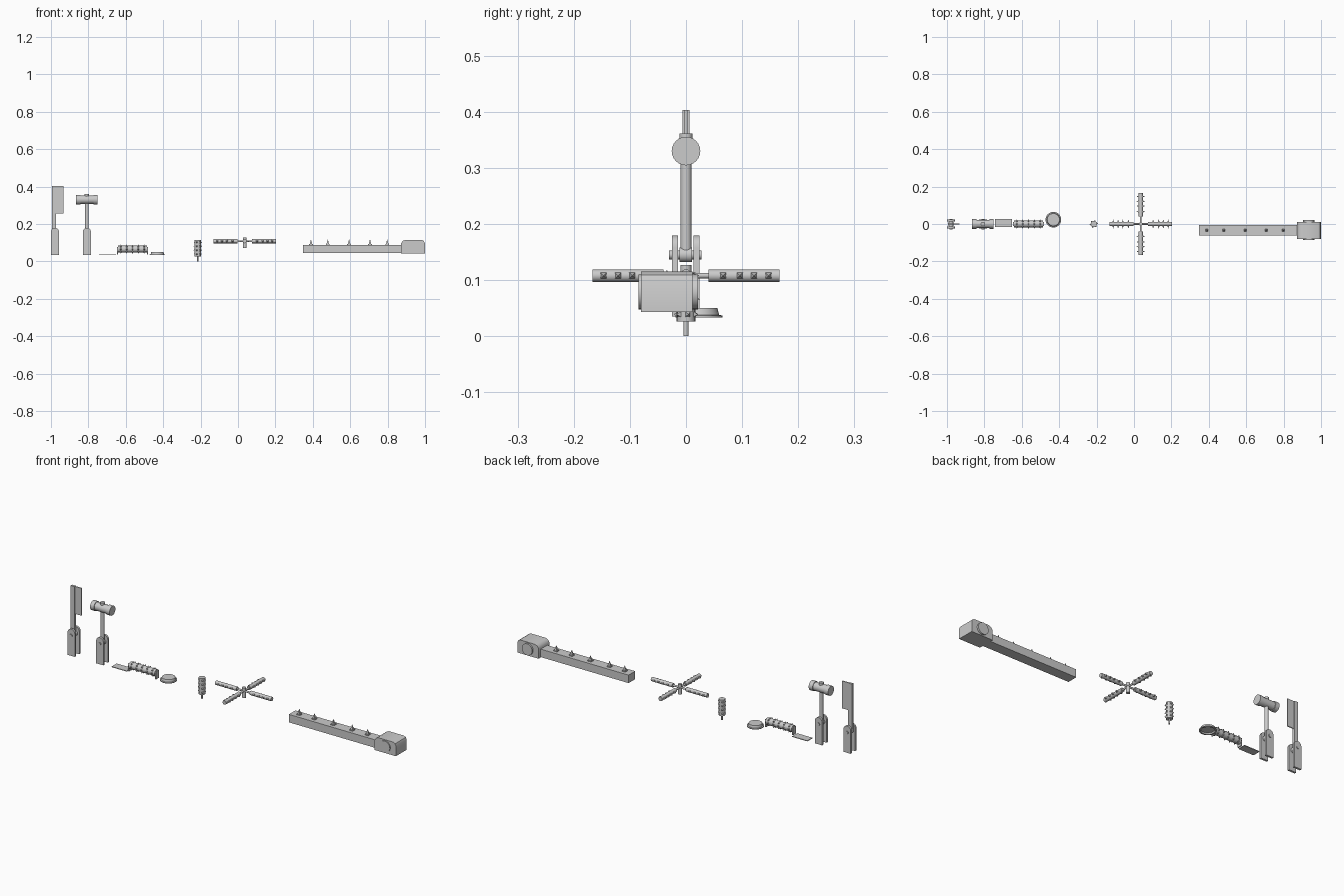
import bpy, bmesh, math
from mathutils import Vector, Matrix

if "Cube" in bpy.data.objects:
    bpy.data.objects.remove(bpy.data.objects["Cube"])


def finish(bm, name, angle=35):
    bmesh.ops.recalc_face_normals(bm, faces=bm.faces)
    me = bpy.data.meshes.new(name)
    bm.to_mesh(me)
    bm.free()
    ob = bpy.data.objects.new(name, me)
    bpy.context.collection.objects.link(ob)
    bpy.context.view_layer.objects.active = ob
    bpy.ops.object.select_all(action='DESELECT')
    ob.select_set(True)
    bpy.ops.object.shade_smooth_by_angle(angle=math.radians(angle))
    return ob


def add_box(bm, lo, hi):
    lo, hi = Vector(lo), Vector(hi)
    m = Matrix.Translation((lo + hi) / 2) @ Matrix.Diagonal((*(hi - lo), 1))
    bmesh.ops.create_cube(bm, size=1, matrix=m)


def add_cone(bm, a, b, r1, r2, seg=20, spin=0.0):
    a, b = Vector(a), Vector(b)
    d = b - a
    m = Matrix.Translation((a + b) / 2) @ d.to_track_quat('Z', 'Y').to_matrix().to_4x4()
    m = m @ Matrix.Rotation(spin, 4, 'Z')
    bmesh.ops.create_cone(bm, cap_ends=True, segments=seg, radius1=r1, radius2=r2,
                          depth=d.length, matrix=m)


def box(name, lo, hi):
    bm = bmesh.new()
    add_box(bm, lo, hi)
    return finish(bm, name)


def rod(name, a, b, r, seg=20):
    bm = bmesh.new()
    add_cone(bm, a, b, r, r, seg)
    return finish(bm, name)


def spike(bm, base, direction, size, length):
    base = Vector(base)
    add_cone(bm, base, base + Vector(direction) * length, size * 0.707, 0.0005, 4, math.pi / 4)


def extrude_xz(name, pts, y0, y1):
    bm = bmesh.new()
    f = bm.faces.new([bm.verts.new((x, y0, z)) for x, z in pts])
    r = bmesh.ops.extrude_face_region(bm, geom=[f])
    vs = [v for v in r['geom'] if isinstance(v, bmesh.types.BMVert)]
    bmesh.ops.translate(bm, verts=vs, vec=(0, y1 - y0, 0))
    return finish(bm, name)


def fork(prefix, x):
    # two round-topped side plates joined by a hinge pin
    w = 0.0215
    pts = [(x - w, 0.035), (x + w, 0.035)]
    pts += [(x + w * math.cos(t * math.pi / 10), 0.158 + w * math.sin(t * math.pi / 10))
            for t in range(11)]
    for side, y0, y1 in (("front", -0.025, -0.014), ("back", 0.013, 0.024)):
        extrude_xz(f"{prefix}_fork_{side}", pts, y0, y1)
    rod(f"{prefix}_pin", (x, -0.030, 0.145), (x, 0.028, 0.145), 0.008)
    rod(f"{prefix}_pivot", (x, -0.012, 0.145), (x, 0.011, 0.145), 0.013)


# Hinged blade
fork("blade", -0.9785)
box("blade_post", (-0.995, -0.0065, 0.14), (-0.973, 0.0065, 0.403))
box("blade_plate", (-0.974, -0.0025, 0.255), (-0.934, 0.0025, 0.403))

# Hinged hammer
hx = -0.808
fork("hammer", hx)
rod("hammer_shaft", (hx, 0, 0.14), (hx, 0, 0.32), 0.010)
bm = bmesh.new()
add_cone(bm, (hx - 0.045, 0, 0.33), (hx + 0.045, 0, 0.33), 0.022, 0.022, 24)
for s in (-1, 1):
    add_cone(bm, (hx + s * 0.035, 0, 0.33), (hx + s * 0.058, 0, 0.33), 0.0255, 0.0255, 24)
finish(bm, "hammer_head")
rod("hammer_cap", (hx, 0, 0.34), (hx, 0, 0.361), 0.012)

# Flat plate
box("flat_plate", (-0.743, -0.017, 0.034), (-0.652, 0.026, 0.0375))

# Spiked roller on end brackets
bm = bmesh.new()
rz = 0.066
add_cone(bm, (-0.642, 0, rz), (-0.486, 0, rz), 0.018, 0.018, 24)
for i in range(5):
    px = -0.626 + i * 0.031
    for k in range(8):
        a = k * math.pi / 4
        d = Vector((0, math.cos(a), math.sin(a)))
        spike(bm, Vector((px, 0, rz)) + d * 0.016, d, 0.009, 0.009)
finish(bm, "spiked_roller")
for n, x in (("left", -0.647), ("right", -0.486)):
    box(f"roller_bracket_{n}", (x, -0.012, 0.036), (x + 0.005, 0.012, 0.078))

# Low disc with a rim, hollow underneath
bm = bmesh.new()
prof = [(0, 0.050), (0.033, 0.050), (0.036, 0.038), (0.042, 0.037), (0.042, 0.033),
        (0.034, 0.033), (0.032, 0.040), (0, 0.040)]
vs = [bm.verts.new((-0.431 + r, 0.023, z)) for r, z in prof]
es = [bm.edges.new(p) for p in zip(vs, vs[1:])]
bmesh.ops.spin(bm, geom=vs + es, cent=(-0.431, 0.023, 0), axis=(0, 0, 1),
               angle=2 * math.pi, steps=32)
bmesh.ops.remove_doubles(bm, verts=bm.verts, dist=0.0001)
finish(bm, "low_disc", 30)

# Upright spiked drum on a stem
dx = -0.215
bm = bmesh.new()
add_cone(bm, (dx, 0, 0.026), (dx, 0, 0.114), 0.0165, 0.0165, 24)
for i in range(4):
    for k in range(6):
        a = k * math.pi / 3 + 0.2
        d = Vector((math.cos(a), math.sin(a), 0))
        spike(bm, Vector((dx, 0, 0.039 + i * 0.021)) + d * 0.015, d, 0.010, 0.007)
finish(bm, "upright_drum")
rod("drum_stem", (dx, 0, 0), (dx, 0, 0.03), 0.0045, 16)

# Four-armed spinner with spiked rollers
c = Vector((0.036, 0, 0.108))
rod("spinner_hub", c + Vector((0, 0, -0.035)), c + Vector((0, 0, 0.019)), 0.010)
for n, d in (("right", (1, 0, 0)), ("back", (0, 1, 0)), ("left", (-1, 0, 0)), ("front", (0, -1, 0))):
    d = Vector(d)
    side = Vector((-d.y, d.x, 0))
    rod(f"spinner_rod_{n}", c, c + d * 0.05, 0.005, 16)
    bm = bmesh.new()
    add_cone(bm, c + d * 0.04, c + d * 0.167, 0.011, 0.011, 20)
    for t in (0.066, 0.096, 0.121, 0.147):
        for s in (-1, 1):
            spike(bm, c + d * t + side * s * 0.009, side * s, 0.011, 0.014)
    finish(bm, f"spinner_roller_{n}")

# Spiked beam
box("beam", (0.347, -0.062, 0.045), (0.885, -0.006, 0.088))
for i, x in enumerate((0.39, 0.48, 0.594, 0.706, 0.798)):
    bm = bmesh.new()
    add_box(bm, (x - 0.010, -0.044, 0.085), (x + 0.010, -0.024, 0.093))
    spike(bm, (x, -0.034, 0.092), (0, 0, 1), 0.014, 0.026)
    finish(bm, f"beam_spike_{i + 1}")

# Beam end block with chamfered top and side discs
extrude_xz("beam_block", [(0.872, 0.043), (0.999, 0.043), (0.999, 0.098), (0.994, 0.109),
                          (0.983, 0.115), (0.893, 0.115), (0.880, 0.109), (0.872, 0.096)],
           -0.080, 0.012)
for n, y0, y1 in (("front", -0.085, -0.078), ("back", 0.010, 0.021)):
    rod(f"block_disc_{n}", (0.935, y0, 0.079), (0.935, y1, 0.079), 0.031, 32)
